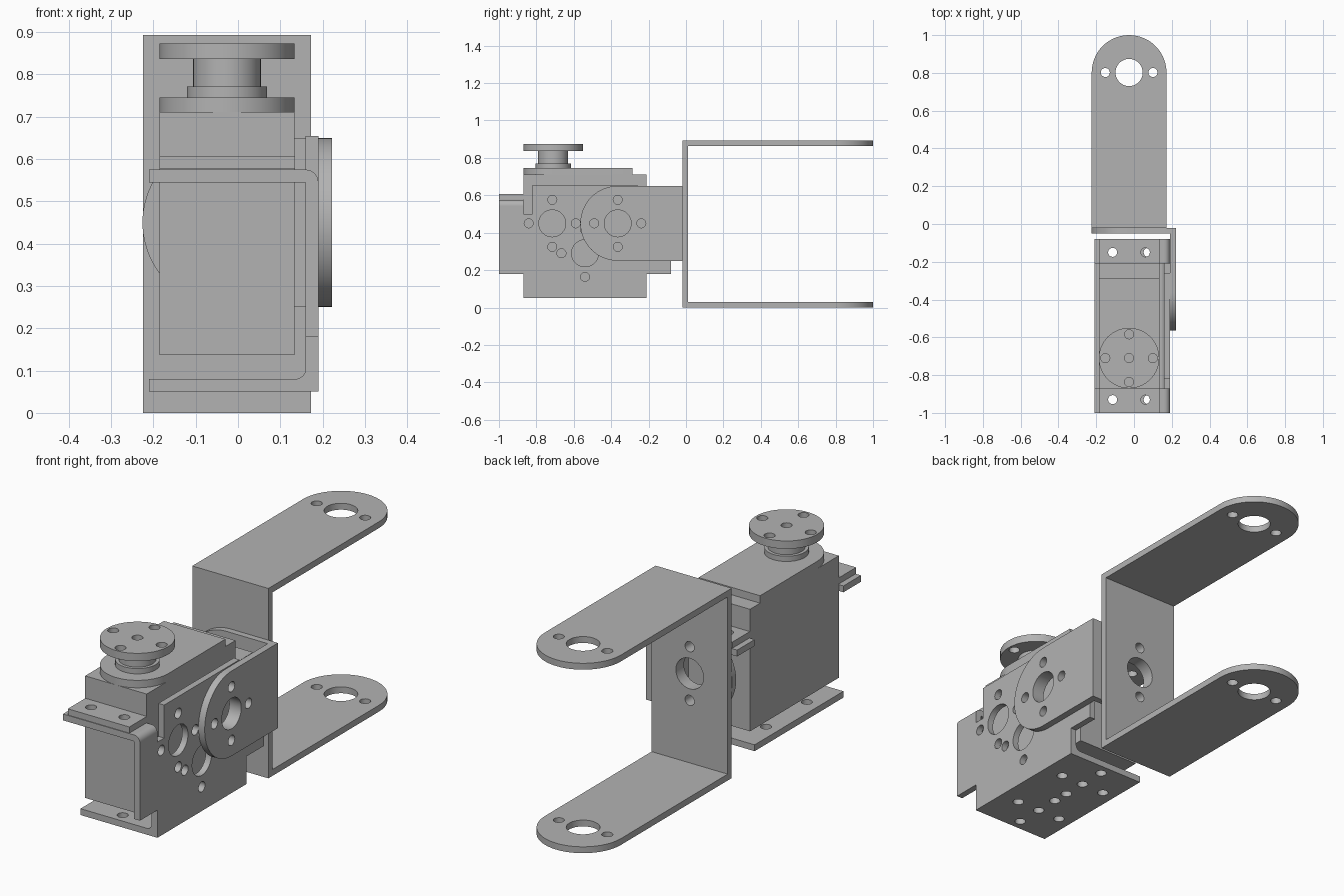
import bpy, bmesh, math
from mathutils import Matrix, Vector

cube = bpy.data.objects.get("Cube")
if cube:
    bpy.data.objects.remove(cube, do_unlink=True)

GREY = (0.45, 0.45, 0.45, 1)
metal = bpy.data.materials.new("plain grey")
metal.use_nodes = True
metal.diffuse_color = GREY
metal.node_tree.nodes["Principled BSDF"].inputs["Base Color"].default_value = GREY

CX, MID, CZ = -0.026, -0.54, 0.45     # servo centre line, bracket middle, hole height
BIG, SMALL, RING = 0.072, 0.024, 0.126
T = 0.03                              # sheet thickness

# Local drawing plane and extrusion direction for each axis
FRAMES = {
    "x": Matrix(((0, 0, 1), (1, 0, 0), (0, 1, 0))),
    "y": Matrix(((1, 0, 0), (0, 0, -1), (0, 1, 0))),
    "z": Matrix.Identity(3),
}


def arc(cx, cy, r, start, end, n=28):
    angles = [math.radians(start + (end - start) * i / n) for i in range(n + 1)]
    return [(cx + r * math.cos(a), cy + r * math.sin(a)) for a in angles]


def circle(cx, cy, r, n=40):
    return arc(cx, cy, r, 0, 360, n)[:-1]


def rect(a, b, c, d):
    return [(a, c), (b, c), (b, d), (a, d)]


def hole_ring(cx, cy, big=BIG, ways=(0, 90, 180, 270)):
    holes = [(cx, cy, big)]
    for w in map(math.radians, ways):
        holes.append((cx + RING * math.cos(w), cy + RING * math.sin(w), SMALL))
    return holes


def plate(name, axis, low, high, outline, holes=()):
    """Flat profile with round holes, extruded from low to high along an axis."""
    curve = bpy.data.curves.new(name, "CURVE")
    curve.dimensions = "2D"
    curve.fill_mode = "BOTH"
    curve.extrude = (high - low) / 2
    for pts in [outline] + [circle(x, y, r, 40 if r > 0.05 else 24) for x, y, r in holes]:
        spline = curve.splines.new("POLY")
        spline.points.add(len(pts) - 1)
        for p, (x, y) in zip(spline.points, pts):
            p.co = (x, y, 0, 1)
        spline.use_cyclic_u = True
    temp = bpy.data.objects.new(name + "_profile", curve)
    bpy.context.collection.objects.link(temp)
    graph = bpy.context.evaluated_depsgraph_get()
    mesh = bpy.data.meshes.new_from_object(temp.evaluated_get(graph))
    bpy.data.objects.remove(temp, do_unlink=True)

    frame = FRAMES[axis]
    shift = Vector([(low + high) / 2 if a == axis else 0 for a in "xyz"])
    bm = bmesh.new()
    bm.from_mesh(mesh)
    bmesh.ops.transform(bm, matrix=Matrix.Translation(shift) @ frame.to_4x4(), verts=bm.verts)
    bmesh.ops.remove_doubles(bm, verts=bm.verts, dist=0.0001)
    bmesh.ops.recalc_face_normals(bm, faces=bm.faces)
    bm.to_mesh(mesh)
    bm.free()
    mesh.materials.clear()
    mesh.materials.append(metal)
    obj = bpy.data.objects.new(name, mesh)
    bpy.context.collection.objects.link(obj)
    bpy.ops.object.select_all(action="DESELECT")
    obj.select_set(True)
    bpy.context.view_layer.objects.active = obj
    bpy.ops.object.shade_smooth_by_angle(angle=math.radians(30))
    return obj


# U-shaped bracket: two round-ended arms and a web
R, TOP, BACK = 0.198, 0.893, -0.02
arm = arc(CX, 1 - R, R, 0, 180) + [(CX - R, BACK), (CX + R, BACK)]
arm_holes = hole_ring(CX, 1 - R, ways=(0, 180))
plate("u_bracket_lower_arm", "z", 0, T, arm, arm_holes)
plate("u_bracket_upper_arm", "z", TOP - T, TOP, arm, arm_holes)
plate("u_bracket_web", "y", BACK, BACK + T, rect(CX - R, CX + R, T, TOP - T),
      hole_ring(CX, CZ, ways=(90, 270)))

# L-shaped bracket joining the servo cradle to the U bracket
ear_y = -0.365
plate("l_bracket_ear", "x", 0.19, 0.222,
      arc(ear_y, CZ, 0.2, 90, 270) + [(BACK, CZ - 0.2), (BACK, CZ + 0.2)],
      hole_ring(ear_y, CZ))
plate("l_bracket_web", "y", BACK - T, BACK,
      arc(CX, CZ, 0.2, 90, 270) + [(0.19, CZ - 0.2), (0.19, CZ + 0.2)],
      hole_ring(CX, CZ))

# Servo cradle: side wall, symmetric about its middle
half = [(0.33, 0.05), (0.33, 0.18), (0.46, 0.18), (0.46, 0.545), (0.33, 0.545),
        (0.33, 0.5), (0.28, 0.5), (0.28, 0.655)]
wall = [(MID + y, z) for y, z in half] + [(MID - y, z) for y, z in reversed(half)]
plate("cradle_wall", "x", 0.16, 0.19, wall,
      hole_ring(MID - 0.175, CZ) + hole_ring(ear_y, CZ) + hole_ring(MID, 0.29))

# Cradle floor with its hole pattern and inner bend
floor_holes = [(CX, MID + s * d, SMALL) for s in (-1, 1) for d in (0.04, 0.152, 0.28)]
floor_holes += [(CX + sx * 0.118, MID + sy * 0.152, SMALL) for sx in (-1, 1) for sy in (-1, 1)]
plate("cradle_floor", "z", 0.05, 0.08, rect(-0.21, 0.16, MID - 0.33, MID + 0.33), floor_holes)
plate("cradle_floor_bend", "y", MID - 0.33, MID + 0.33,
      [(0.16, 0.08)] + arc(0.135, 0.105, 0.025, 0, -90, 8))

# Cradle tabs and the servo's own mounting tabs
for end, side in (("front", -1), ("back", 1)):
    a, b = sorted((MID + side * 0.33, MID + side * 0.46))
    y = MID + side * 0.39
    plate(f"cradle_{end}_tab", "z", 0.545, 0.575, rect(-0.21, 0.16, a, b),
          [(-0.113, y, SMALL), (0.075, y, SMALL)])
    plate(f"cradle_{end}_tab_bend", "y", a, b,
          [(0.16, 0.545)] + arc(0.16, 0.545, T, 0, 90, 8))
    plate(f"servo_{end}_tab", "z", 0.577, 0.606, rect(-0.185, 0.135, a, b),
          [(-0.113, y, SMALL), (0.06, y, SMALL)])

# Servo case with a round-ended lid
SHAFT_Y, LID = -0.71, 0.16
plate("servo_case", "z", 0.137, 0.711, rect(CX - LID, CX + LID, MID - 0.33, MID + 0.33))
plate("servo_lid", "z", 0.711, 0.746,
      arc(CX, SHAFT_Y, LID, 180, 360) + [(CX + LID, -0.285), (CX - LID, -0.285)])

# Output shaft and horn
plate("shaft_collar", "z", 0.746, 0.771, circle(CX, SHAFT_Y, 0.095))
plate("output_shaft", "z", 0.771, 0.836, circle(CX, SHAFT_Y, 0.08))
plate("servo_horn", "z", 0.836, 0.873, circle(CX, SHAFT_Y, LID, 56),
      hole_ring(CX, SHAFT_Y, SMALL))
